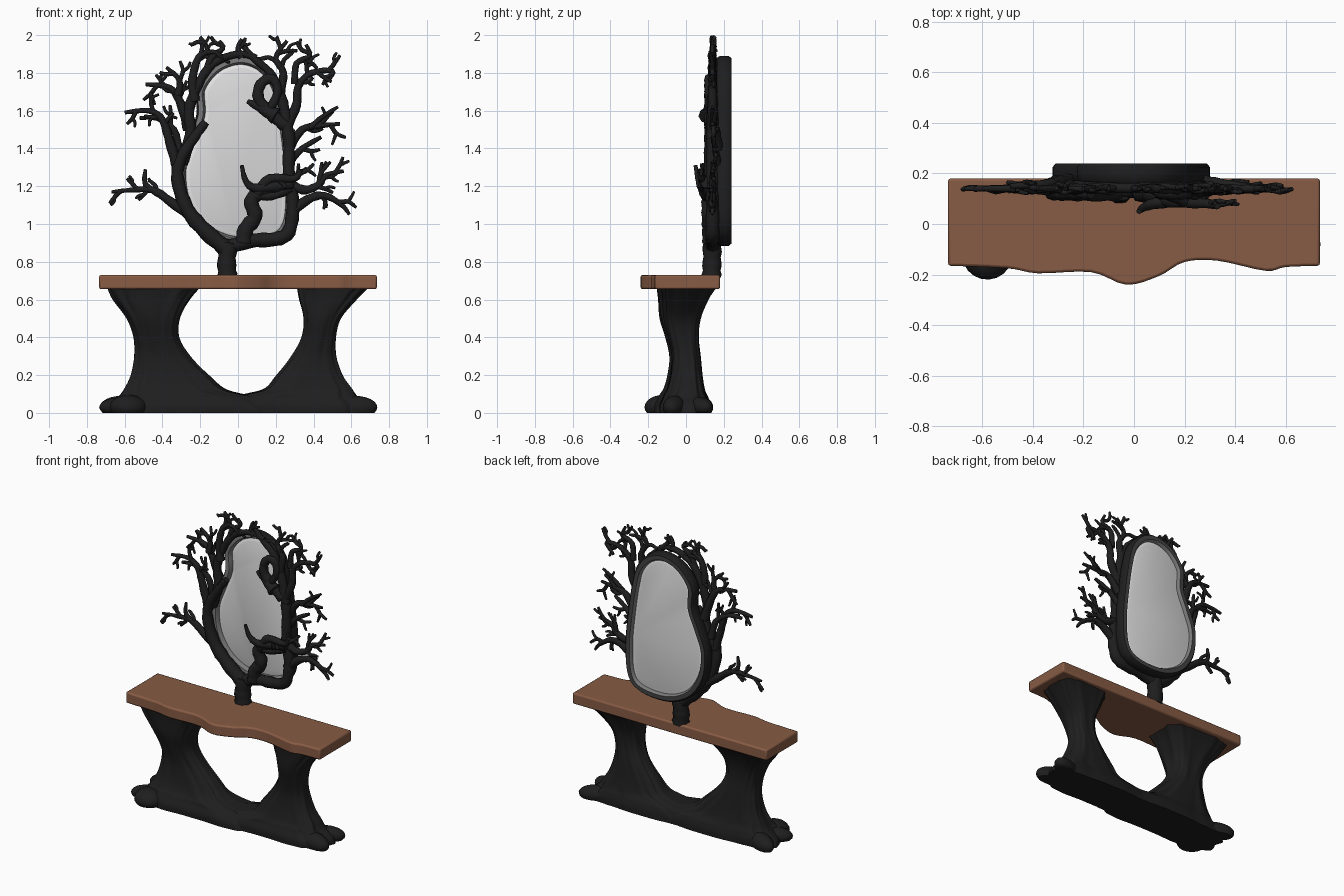
import bpy, bmesh, math, random
from mathutils import Matrix, Vector

random.seed(4)
if "Cube" in bpy.data.objects:
    bpy.data.objects.remove(bpy.data.objects["Cube"])


def material(name, rgb, roughness=0.6):
    mat = bpy.data.materials.new(name)
    mat.use_nodes = True
    mat.diffuse_color = (*rgb, 1)
    shader = next(n for n in mat.node_tree.nodes if n.type == "BSDF_PRINCIPLED")
    shader.inputs["Base Color"].default_value = (*rgb, 1)
    shader.inputs["Roughness"].default_value = roughness
    return mat


black_wood = material("black wood", (.013, .013, .013))
brown_wood = material("brown wood", (.245, .105, .058))
charcoal = material("charcoal frame", (.055, .055, .055))
grey_rim = material("grey frame rim", (.2, .2, .2))
silver = material("silver glass", (.72, .72, .72), .3)
pale_edge = material("pale glass edge", (.85, .85, .85), .3)


def smooth(points, steps, closed=False):
    """Catmull-Rom curve through points of any dimension."""
    pts = [Vector(p) for p in points]
    count = len(pts)
    pick = (lambda i: pts[i % count]) if closed else (lambda i: pts[max(0, min(count - 1, i))])
    result = []
    for i in range(count if closed else count - 1):
        a, b, c, d = (pick(i + k) for k in (-1, 0, 1, 2))
        for s in range(steps):
            t = s / steps
            result.append((b * 2 + (c - a) * t + (a * 2 - b * 5 + c * 4 - d) * t ** 2
                           + (b * 3 - a - c * 3 + d) * t ** 3) / 2)
    return result if closed else result + [pts[-1]]


def shade(obj, angle=50):
    bpy.ops.object.select_all(action="DESELECT")
    obj.select_set(True)
    bpy.context.view_layer.objects.active = obj
    bpy.ops.object.shade_smooth_by_angle(angle=math.radians(angle))


def finish(name, bm, mats):
    bmesh.ops.recalc_face_normals(bm, faces=bm.faces[:])
    mesh = bpy.data.meshes.new(name)
    bm.to_mesh(mesh)
    bm.free()
    obj = bpy.data.objects.new(name, mesh)
    bpy.context.collection.objects.link(obj)
    for mat in mats:
        mesh.materials.append(mat)
    shade(obj)
    return obj


def loft(name, rings, mats, caps=True, loop=False, slot=lambda row: 0):
    """Skin a list of equal closed rings."""
    bm = bmesh.new()
    rows = [[bm.verts.new(p) for p in ring] for ring in rings]
    pairs = list(zip(rows, rows[1:])) + ([(rows[-1], rows[0])] if loop else [])
    for index, (low, high) in enumerate(pairs):
        for i in range(len(low)):
            j = (i + 1) % len(low)
            bm.faces.new((low[i], low[j], high[j], high[i])).material_index = slot(index)
    if caps:
        for row in (rows[0], rows[-1]):
            bm.faces.new(row)
    return finish(name, bm, mats)


# Table top with a live front edge
edge = [(-.735, -.165), (-.5, -.175), (-.38, -.195), (-.17, -.19), (-.03, -.24), (.1, -.205),
        (.2, -.15), (.33, -.145), (.52, -.185), (.6, -.17), (.735, -.165)]
outline = [Vector((.735, .18)), Vector((-.735, .18))] + smooth(edge, 4)
top = loft("table_top", [[(p.x, p.y, z) for p in outline] for z in (.655, .73)], [brown_wood])
bevel = top.modifiers.new("soft_edge", "BEVEL")
bevel.width, bevel.segments = .01, 2

# Legs: height, right outer, right inner, left inner, left outer, front, back
levels = [(0, -.71, .25, -.2, .71, -.17, .13), (.04, -.7, .22, -.14, .7, -.17, .13),
          (.08, -.65, .14, -.06, .65, -.15, .12), (.1, -.63, .03, .03, .63, -.14, .11),
          (.13, -.61, -.07, .14, .61, -.12, .1), (.2, -.575, -.15, .2, .56, -.1, .09),
          (.3, -.555, -.25, .28, .525, -.09, .08), (.4, -.555, -.31, .335, .52, -.11, .07),
          (.5, -.59, -.305, .345, .545, -.14, .08), (.6, -.665, -.25, .32, .63, -.15, .12),
          (.66, -.695, -.2, .31, .69, -.16, .16)]


def leg(name, first, twist, front_scale):
    rings = []
    for level in smooth(levels, 4):
        z, front, back = level[0], level[5] * front_scale, level[6]
        low, high = level[first], level[first + 1]
        power = .8 - .9 * abs(z - .33)
        ring = []
        for i in range(90):
            t = math.tau * i / 90
            c, s = math.cos(t), math.sin(t)
            groove = math.sin(9 * t + twist * 8 * z) + .6 * math.sin(17 * t - twist * 5 * z)
            size = .965 + .025 * groove
            x = math.copysign(abs(c) ** power, c) * size * (high - low) / 2
            y = math.copysign(abs(s) ** power, s) * size * (back - front) / 2
            ring.append((x + (low + high) / 2, y + (front + back) / 2, z))
        rings.append(ring)
    loft(name, rings, [black_wood])


leg("right_leg", 1, 1, 1)
leg("left_leg", 3, -1, .85)

# Rounded root toes flattened on the floor
bm = bmesh.new()
for x, y, turn, size in [(-.58, -.12, -1.5, (.1, .1, .065)), (-.62, .07, 2.7, (.12, .06, .06)),
                         (-.63, -.07, -2.8, (.11, .06, .05)), (.62, .07, .4, (.12, .06, .055)),
                         (.62, -.06, -.2, (.12, .06, .06))]:
    place = Matrix.Translation((x, y, .03)) @ Matrix.Rotation(turn, 4, "Z") @ Matrix.Diagonal((*size, 1))
    bmesh.ops.create_uvsphere(bm, u_segments=20, v_segments=12, radius=1, matrix=place)
for v in bm.verts:
    v.co.z = max(v.co.z, 0)
finish("root_toes", bm, [black_wood])

# Mirror frame and glass share one waisted outline
shape = [(0, 1.89), (-.13, 1.84), (-.22, 1.72), (-.22, 1.58), (-.27, 1.45), (-.32, 1.3),
         (-.3, 1.12), (-.2, .97), (-.03, .89), (.18, .9), (.28, .99), (.3, 1.2),
         (.28, 1.42), (.25, 1.62), (.21, 1.76), (.12, 1.86)]
contour = smooth(shape, 5, closed=True)


def inset(distance, y):
    ring = []
    for i, p in enumerate(contour):
        along = (contour[(i + 1) % len(contour)] - contour[i - 1]).normalized()
        ring.append((p.x - along.y * distance, y, p.y + along.x * distance))
    return ring


# Black outside, charcoal back face, grey inner and front faces
frame = [(0, .18), (0, .225), (.012, .24), (.04, .24), (.05, .225), (.045, .18), (.035, .165), (.01, .165)]
loft("mirror_frame", [inset(d, y) for d, y in frame], [black_wood, charcoal, grey_rim], caps=False,
     loop=True, slot=lambda row: 0 if row in (0, 1, 7) else 1 if row == 2 else 2)
glass = [(.065, .185), (.042, .195), (.042, .215), (.065, .222)]
loft("mirror_glass", [inset(d, y) for d, y in glass], [silver, pale_edge], slot=lambda row: 1)

# Tree around the mirror
tree = bpy.data.curves.new("tree_branches", "CURVE")
tree.dimensions = "3D"
tree.bevel_depth, tree.bevel_resolution = 1, 2
tree.use_fill_caps = True
tree.materials.append(black_wood)


def tube(points, r_start, r_end):
    path = smooth(points, 4)
    spline = tree.splines.new("POLY")
    spline.points.add(len(path) - 1)
    for i, p in enumerate(path):
        radius = r_start + (r_end - r_start) * i / (len(path) - 1)
        spline.points[i].co = (p.x, p.y, min(p.z, 2 - radius), 1)
        spline.points[i].radius = radius * (1 + .07 * math.sin(i * 2.3))
    return path


def twig(start, angle, length, radius, forks=1):
    """Short kinked twig that forks near its middle."""
    points = [start]
    for bend in (0, random.uniform(-.7, .7)):
        step = Vector((math.cos(angle + bend), random.uniform(-.25, .25), math.sin(angle + bend)))
        points.append(points[-1] + step * length / 2)
    tube(points, radius, radius * .6)
    if forks:
        turn = random.choice((-1, 1)) * random.uniform(.6, 1)
        twig(points[1], angle + turn, length * .6, radius * .8, forks - 1)


def branch(points, r_start, r_end, y=.14, y_end=.14, twigs=0):
    last = len(points) - 1
    path = tube([(x, y + (y_end - y) * i / last, z) for i, (x, z) in enumerate(points)], r_start, r_end)
    for k in range(twigs):
        i = int(len(path) * (.45 + .5 * k / twigs))
        heading = path[min(i + 1, len(path) - 1)] - path[i - 1]
        side = 1 if k % 2 else -1
        twig(path[i], math.atan2(heading.z, heading.x) + side * random.uniform(.6, 1.1),
             random.uniform(.07, .11), .014)


# Trunk and main limbs
branch([(-.055, .72), (-.06, .8), (-.05, .9)], .054, .05, .135)
branch([(-.05, .86), (-.17, .96), (-.27, 1.08), (-.32, 1.24), (-.3, 1.35), (-.23, 1.46), (-.17, 1.54)], .046, .022, .135, .12)
branch([(-.07, .87), (.06, .91), (.2, .92), (.27, .96), (.29, 1.1), (.27, 1.25), (.27, 1.4), (.27, 1.5)], .04, .03)
branch([(.03, .9), (.04, .97), (.09, 1.04), (.07, 1.12), (.12, 1.17), (.2, 1.2), (.29, 1.22)], .044, .034, .13, .11)
branch([(-.3, 1.32), (-.25, 1.47), (-.26, 1.6), (-.21, 1.74), (-.13, 1.85), (0, 1.9), (.1, 1.88)], .034, .016, .15)
branch([(.27, 1.45), (.25, 1.58), (.22, 1.7), (.17, 1.8), (.08, 1.88), (.03, 1.94)], .034, .014, .14)
# Inner coils in front of the glass
branch([(.25, 1.52), (.18, 1.58), (.11, 1.66), (.12, 1.74), (.18, 1.77), (.21, 1.7), (.17, 1.61)], .034, .022, .13, .12)
branch([(.2, 1.57), (.13, 1.61), (.05, 1.65)], .045, .012, .11)
branch([(.2, 1.2), (.09, 1.19), (.04, 1.23), (.02, 1.31)], .03, .01, .1, .05)
branch([(.1, 1.16), (.17, 1.24), (.3, 1.24), (.33, 1.29)], .032, .012, .1, .07, 3)
branch([(.08, 1.15), (.18, 1.15), (.28, 1.19)], .022, .026, .1, .12)
# Right side boughs, low to high
branch([(-.22, 1.02), (-.36, 1.12), (-.45, 1.18), (-.56, 1.18), (-.67, 1.17)], .03, .008, twigs=4)
branch([(-.42, 1.16), (-.49, 1.21), (-.49, 1.29)], .02, .009)
branch([(-.32, 1.3), (-.36, 1.43), (-.4, 1.55), (-.47, 1.6), (-.6, 1.59)], .03, .01, twigs=4)
branch([(-.31, 1.38), (-.34, 1.5), (-.43, 1.56), (-.52, 1.56)], .024, .01, .17, twigs=1)
branch([(-.26, 1.5), (-.3, 1.63), (-.36, 1.72), (-.49, 1.74)], .032, .01, .17, .15, 4)
branch([(-.32, 1.68), (-.31, 1.76), (-.38, 1.83)], .022, .009, twigs=2)
branch([(-.23, 1.65), (-.24, 1.77), (-.21, 1.88), (-.16, 1.92), (-.2, 1.99)], .028, .009, twigs=4)
branch([(-.17, 1.8), (-.14, 1.88), (-.08, 1.93), (-.1, 1.97)], .022, .009, twigs=2)
# Left side boughs, low to high
branch([(.27, 1.05), (.37, 1.13), (.46, 1.15), (.55, 1.1), (.59, 1.05)], .03, .008, twigs=2)
branch([(.29, 1.2), (.36, 1.18), (.43, 1.21), (.47, 1.26), (.56, 1.28)], .028, .009, twigs=4)
branch([(.43, 1.2), (.44, 1.27), (.49, 1.33)], .018, .008)
branch([(.27, 1.32), (.34, 1.4), (.44, 1.46)], .022, .01, .17, twigs=1)
branch([(.27, 1.4), (.34, 1.5), (.43, 1.52), (.54, 1.53)], .026, .009, .17, twigs=3)
branch([(.38, 1.51), (.45, 1.57), (.53, 1.62)], .016, .008)
branch([(.26, 1.52), (.31, 1.63), (.32, 1.73), (.39, 1.8), (.5, 1.81), (.48, 1.76)], .028, .009, twigs=5)
branch([(.22, 1.68), (.24, 1.8), (.2, 1.88), (.26, 1.97)], .026, .009, twigs=4)
branch([(.3, 1.74), (.31, 1.85), (.38, 1.89), (.36, 1.95)], .02, .009, twigs=2)
branch([(.02, 1.88), (0, 1.93), (.02, 1.98)], .018, .009, twigs=1)

bpy.ops.object.select_all(action="DESELECT")
branches = bpy.data.objects.new("tree_branches", tree)
bpy.context.collection.objects.link(branches)
branches.select_set(True)
bpy.context.view_layer.objects.active = branches
bpy.ops.object.convert(target="MESH")
shade(branches, 60)
